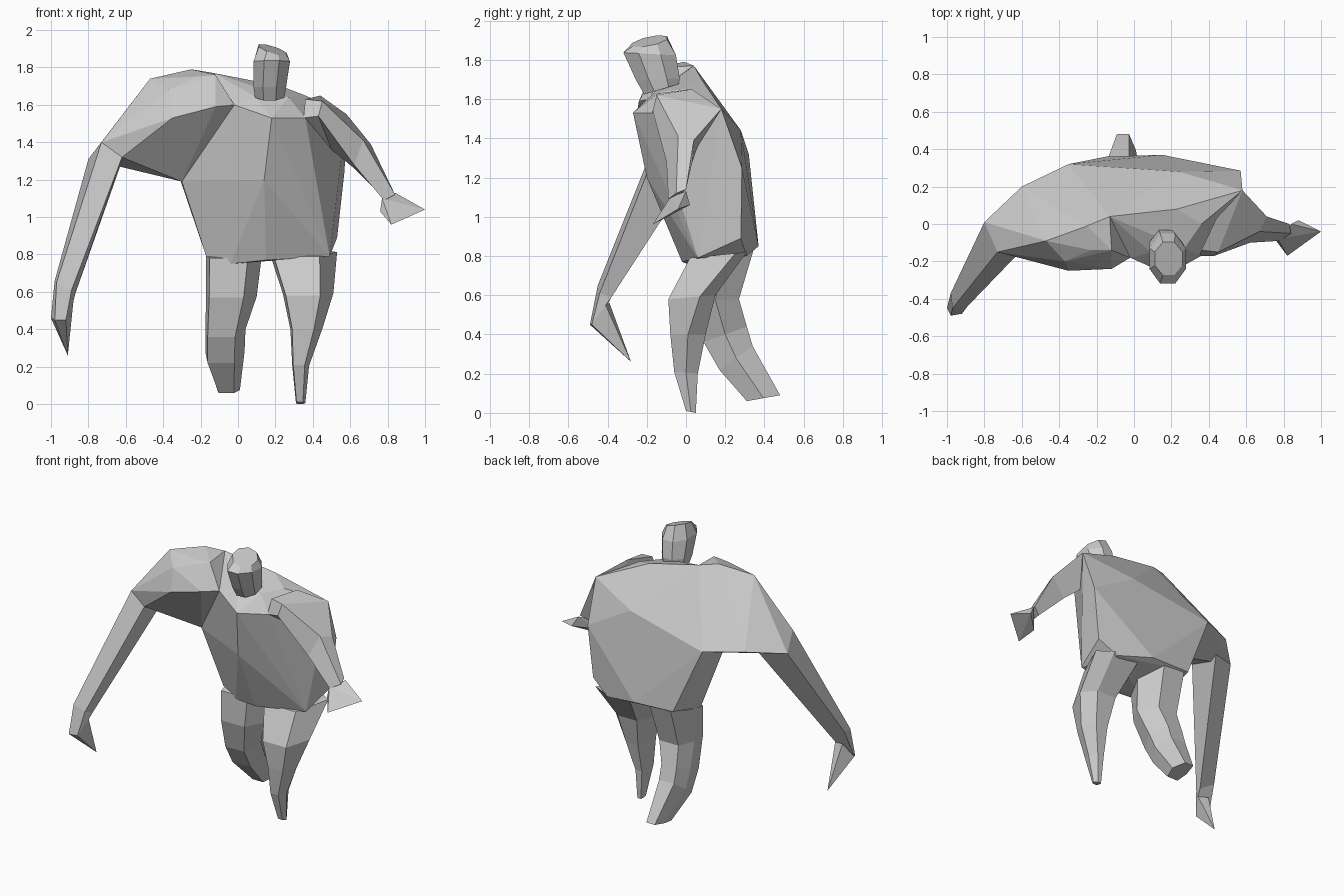
import bpy
import bmesh
import math

default_cube = bpy.data.objects.get("Cube")
if default_cube:
    bpy.data.objects.remove(default_cube, do_unlink=True)

# One plain clay colour for the whole figure
clay = bpy.data.materials.new("clay_grey")
clay.use_nodes = True
clay.diffuse_color = (.6, .6, .6, 1)
clay.node_tree.nodes["Principled BSDF"].inputs["Base Color"].default_value = clay.diffuse_color


def finish(name, mesh_builder):
    """Turn the bmesh into a flat shaded object with outward faces."""
    bmesh.ops.recalc_face_normals(mesh_builder, faces=mesh_builder.faces)
    mesh = bpy.data.meshes.new(name)
    mesh_builder.to_mesh(mesh)
    mesh_builder.free()
    mesh.materials.append(clay)
    part = bpy.data.objects.new(name, mesh)
    bpy.context.scene.collection.objects.link(part)
    return part


def hull(name, points):
    """Faceted solid wrapped around a few corner points."""
    builder = bmesh.new()
    corners = [builder.verts.new(point) for point in points]
    result = bmesh.ops.convex_hull(builder, input=corners)
    unused = {item for item in result["geom_interior"] + result["geom_unused"]
              if isinstance(item, bmesh.types.BMVert)}
    bmesh.ops.delete(builder, geom=list(unused), context="VERTS")
    bmesh.ops.dissolve_limit(builder, angle_limit=math.radians(4),
                             verts=builder.verts, edges=builder.edges)
    return finish(name, builder)


def loft(name, rings):
    """Skin a chain of rings that all have the same number of corners."""
    builder = bmesh.new()
    loops = [[builder.verts.new(point) for point in ring] for ring in rings]
    for lower, upper in zip(loops, loops[1:]):
        count = len(lower)
        for index in range(count):
            following = (index + 1) % count
            builder.faces.new((lower[index], lower[following],
                               upper[following], upper[index]))
    builder.faces.new(loops[0])
    builder.faces.new(loops[-1])
    return finish(name, builder)


def leg_ring(left, right, front_y, front_z, back_y, back_z, outer=.5):
    """Six sided leg section; outer is the depth of the outside corner."""
    section = [(.06, 0), (.74, 0), (1, outer), (.7, 1), (.15, 1), (0, .5)]
    return [(left + (right - left) * across,
             front_y + (back_y - front_y) * deep,
             front_z + (back_z - front_z) * deep)
            for across, deep in section]


def head_ring(x, y, z, radius_x, radius_y, tilt, lean=0, sides=8):
    """Head section sloping by tilt along its depth and lean along its width."""
    ring = []
    for index in range(sides):
        angle = math.tau * (index + .5) / sides
        across = radius_x * math.cos(angle)
        deep = radius_y * math.sin(angle)
        ring.append((x + across, y + deep, z + tilt * deep + lean * across))
    return ring


# Corners shared between neighbouring parts
spine_top = (-.13, .04, 1.77)
back_ridge = (-.35, .32, 1.32)
armpit = (-.3, .02, 1.19)
chest_right = (-.02, -.18, 1.6)
elbow_back = (-.8, .01, 1.31)
elbow_front = (-.73, -.15, 1.4)
elbow_inner = (-.62, -.16, 1.32)
elbow_under = (-.62, .08, 1.3)
left_shoulder_back = (.58, .18, 1.55)
left_armpit = (.46, .04, 1.35)

# Torso: hunched back, neck base, chest ridge, belly and hips
hull("torso", [
    spine_top, back_ridge, armpit, chest_right, left_shoulder_back, left_armpit,
    (-.02, .05, 1.73), (.23, .08, 1.7), (.36, 0, 1.65),
    (.09, -.15, 1.645), (.27, -.13, 1.64),
    (.24, .28, 1.44), (.57, .285, 1.25),
    (.18, -.27, 1.53), (.36, -.17, 1.53), (.14, -.2, 1.2),
    (.5, .14, 1.14),
    (-.22, .03, 1), (-.17, .08, .79), (-.04, .03, .75),
    (.15, -.02, .77), (.49, .06, .79),
    (.53, .28, .89), (.4, .31, .8), (.15, .37, .85), (-.15, .36, .86),
])

# Big raised shoulder and upper arm
hull("right_shoulder", [
    spine_top, back_ridge, armpit, chest_right,
    elbow_back, elbow_front, elbow_inner, elbow_under,
    (-.47, -.09, 1.74), (-.25, -.01, 1.79), (-.12, -.14, 1.76),
    (-.23, -.14, 1.75), (-.37, -.2, 1.68), (-.35, -.25, 1.53),
    (-.12, -.24, 1.59), (-.6, .2, 1.34),
])

# Long hanging forearm with a pointed hand
wrist_outer, wrist_front = (-1, -.45, .46), (-.98, -.49, .45)
wrist_inner, wrist_back = (-.92, -.48, .45), (-.88, -.41, .55)
loft("right_forearm", [
    [elbow_back, elbow_front, elbow_inner, elbow_under],
    [(-.98, -.37, .66), (-.97, -.45, .65), (-.89, -.44, .61), (-.87, -.38, .59)],
    [wrist_outer, wrist_front, wrist_inner, wrist_back],
])
hull("right_hand", [wrist_outer, wrist_front, wrist_inner, wrist_back,
                    (-.95, -.39, .56), (-.91, -.28, .26)])

# Short thin arm flung outward
loft("left_arm", [
    [(.44, .03, 1.65), (.36, -.14, 1.63), (.35, -.17, 1.53), left_armpit],
    [left_shoulder_back, (.45, -.15, 1.62), (.43, -.17, 1.54), (.5, .06, 1.36)],
    [(.71, .04, 1.39), (.67, -.04, 1.41), (.62, -.1, 1.28), (.61, .03, 1.27)],
    [(.83, 0, 1.14), (.84, -.05, 1.12), (.78, -.09, 1.09), (.77, -.03, 1.11)],
])
hull("left_hand", [
    (.84, 0, 1.13), (.77, -.08, 1.1), (.76, -.09, 1.03),
    (.82, -.17, .96), (1, -.04, 1.04), (.88, .02, 1.06),
])

# Standing leg tapering to a point, and trailing leg bent backward
loft("left_leg", [leg_ring(*values) for values in (
    (.17, .53, .02, .79, .31, .82, .8),
    (.24, .51, -.09, .58, .15, .6, .67),
    (.28, .45, -.08, .4, .1, .4),
    (.29, .38, -.06, .21, .06, .2),
    (.31, .36, 0, .01, .05, 0),
)])
loft("right_leg", [leg_ring(*values) for values in (
    (-.17, .13, .03, .78, .35, .85),
    (-.17, .1, .03, .57, .27, .58),
    (-.175, .04, .09, .36, .31, .44),
    (-.175, .035, .17, .22, .34, .34),
    (-.11, .01, .31, .06, .48, .09),
)])

# Blocky forward-leaning head with a slanted crown
loft("head", [head_ring(*values) for values in (
    (.17, -.125, 1.65, .085, .095, .3),
    (.17, -.143, 1.7, .095, .12, .05),
    (.18, -.185, 1.83, .105, .145, -.05),
    (.185, -.185, 1.895, .08, .095, .2, -.3),
)])
